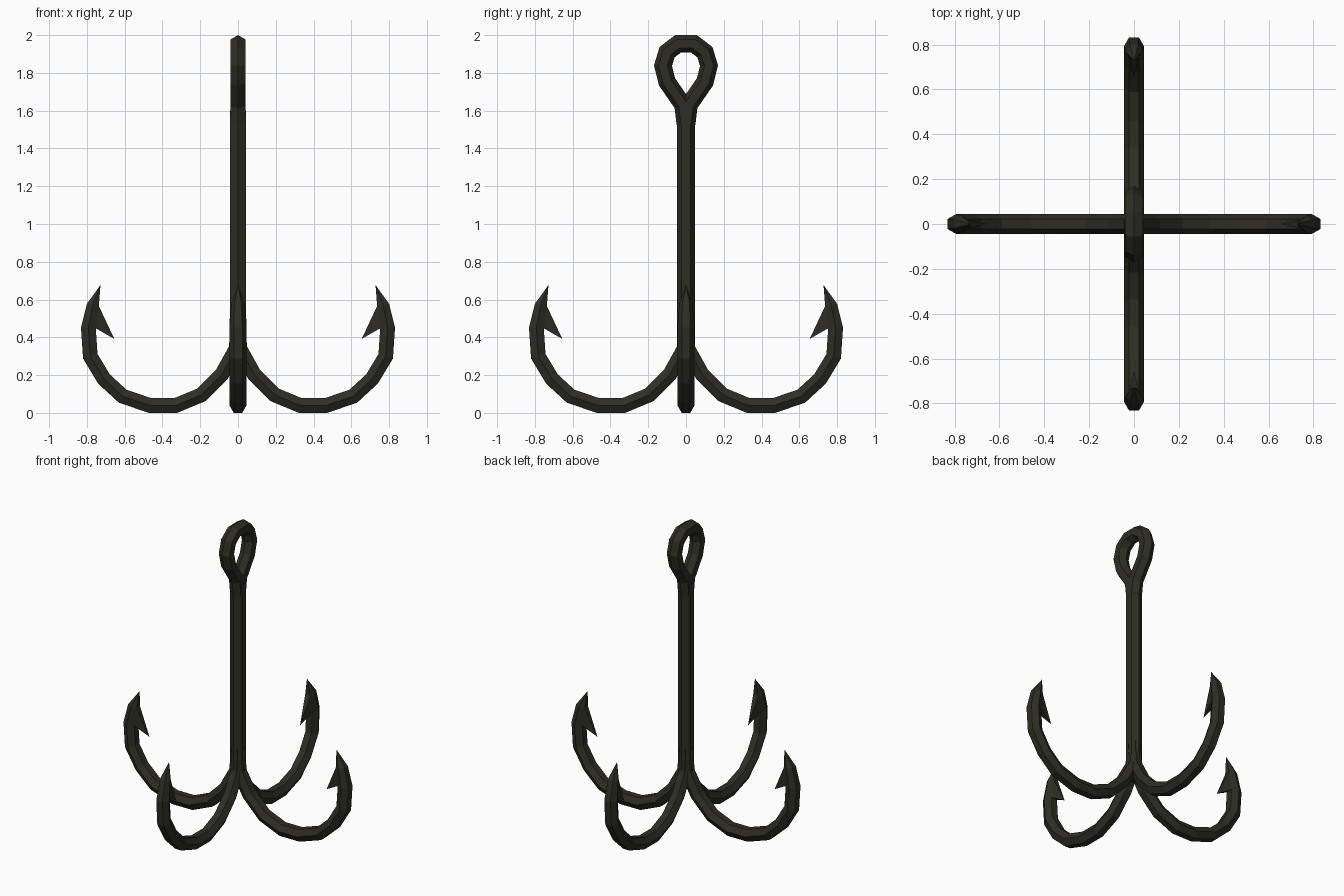
import bpy, bmesh, math
from mathutils import Vector, Matrix

if "Cube" in bpy.data.objects:
    bpy.data.objects.remove(bpy.data.objects["Cube"])

iron = bpy.data.materials.new("dark olive iron")
iron.diffuse_color = (0.027, 0.027, 0.018, 1)
iron.use_nodes = True
iron.node_tree.nodes["Principled BSDF"].inputs["Base Color"].default_value = iron.diffuse_color


def tube(bm, path, radii, phase):
    """Six-sided mitred bar along (u, z) points in the XZ plane; returns its rings."""
    pts = [Vector(p) for p in path]
    rings = []
    for i, p in enumerate(pts):
        a = (p - pts[i - 1]).normalized() if i else None
        b = (pts[i + 1] - p).normalized() if i < len(pts) - 1 else None
        a, b = a or b, b or a
        t = (a + b).normalized()
        n = Vector((t.y, -t.x)) / max(t.dot(a), 0.5)
        ring = []
        for k in range(6):
            ang = math.radians(phase + 60 * k)
            q = p + n * radii[i] * math.cos(ang)
            ring.append(bm.verts.new((q.x, radii[i] * math.sin(ang), q.y)))
        rings.append(ring)
    for r, s in zip(rings, rings[1:]):
        for k in range(6):
            j = (k + 1) % 6
            bm.faces.new((r[k], r[j], s[j], s[k]))
    bm.faces.new(rings[0])
    return rings


def finish(bm, name, turn):
    bmesh.ops.recalc_face_normals(bm, faces=bm.faces)
    me = bpy.data.meshes.new(name)
    bm.transform(Matrix.Rotation(math.radians(turn), 4, 'Z'))
    bm.to_mesh(me)
    bm.free()
    me.materials.append(iron)
    ob = bpy.data.objects.new(name, me)
    bpy.context.collection.objects.link(ob)


# straight shaft, ridges facing +-y
bm = bmesh.new()
rings = tube(bm, [(0, 0.24), (0, 1.6)], [0.048] * 2, 0)
bm.faces.new(rings[-1])
finish(bm, "shaft", 90)

# teardrop eye at the top, in the YZ plane
half = [(0.004, 1.53), (0.016, 1.63), (0.1, 1.752), (0.122, 1.838), (0.1, 1.91), (0.042, 1.954)]
loop = half + [(-u, z) for u, z in reversed(half)]
bm = bmesh.new()
rings = tube(bm, loop, [0.046] * len(loop), 0)
bm.faces.new(rings[-1])
finish(bm, "eye_loop", 90)

# four curved hooks with pointed, barbed ends
path = [(-0.003, 0.5), (0.01, 0.34), (0.085, 0.205), (0.195, 0.095), (0.33, 0.039),
        (0.465, 0.039), (0.61, 0.088), (0.71, 0.18), (0.782, 0.30), (0.792, 0.45), (0.768, 0.572)]
radii = [0.044] + [0.045] * 9 + [0.037]
for i in range(4):
    bm = bmesh.new()
    rings = tube(bm, path, radii, 30)
    # point
    tip = bm.verts.new((0.728, 0, 0.677))
    last = rings[-1]
    for k in range(6):
        bm.faces.new((last[k], last[(k + 1) % 6], tip))
    # barb: pull the inner face of the last segment to a spike
    strip = set(rings[-1] + rings[-2])
    inner = min((f for f in bm.faces if len(f.verts) == 4 and set(f.verts) <= strip),
                key=lambda f: f.calc_center_median().x)
    spike = bmesh.ops.poke(bm, faces=[inner])["verts"][0]
    spike.co = (0.655, 0, 0.392)
    finish(bm, "hook_%d" % (i + 1), 90 * i)
